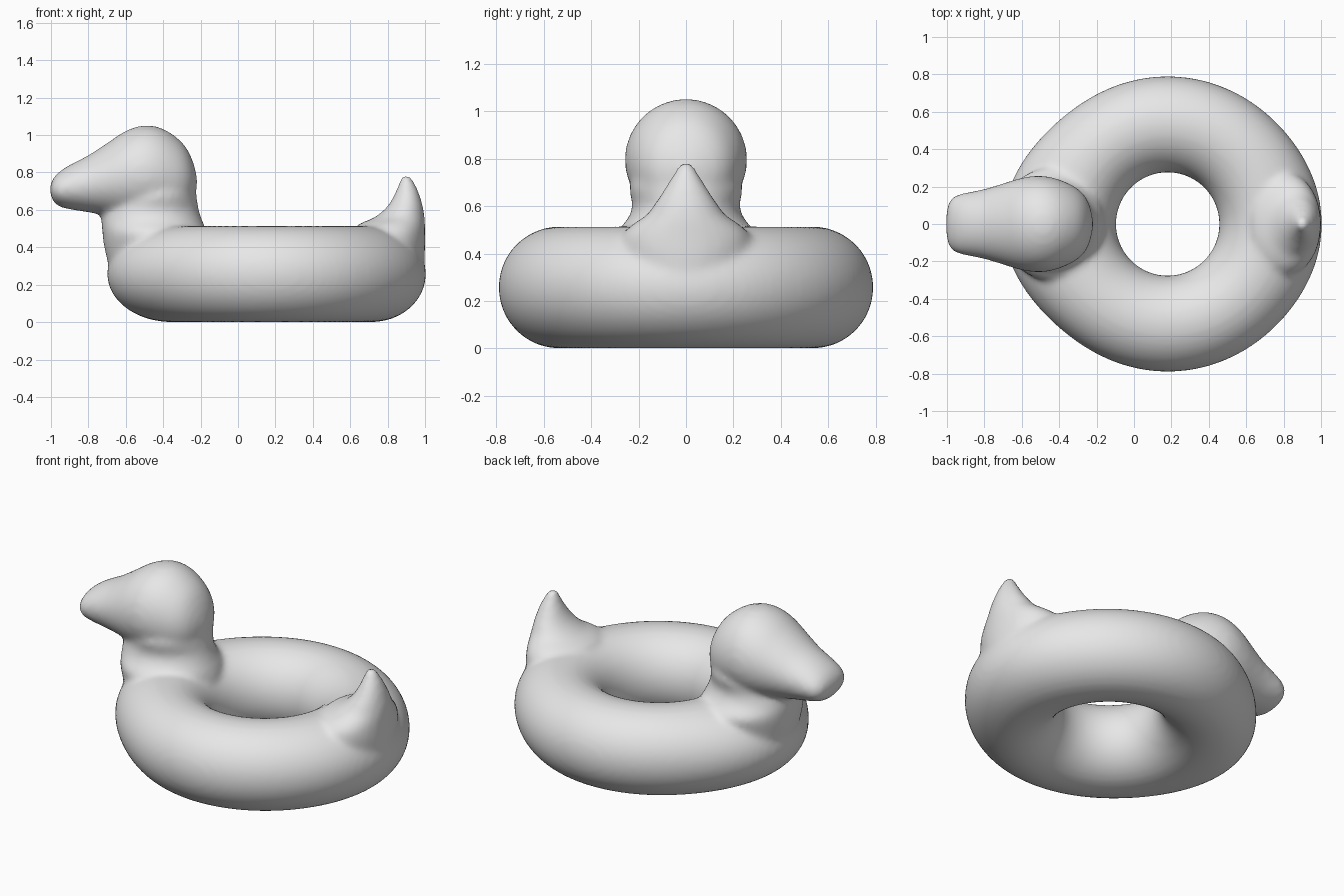
import bpy
import bmesh
import math
from mathutils import Vector

cube = bpy.data.objects.get("Cube")
if cube:
    bpy.data.objects.remove(cube, do_unlink=True)

RING_X, RING_R, TUBE_R = 0.18, 0.533, 0.257


def resample(sections, steps=4):
    """Smooth Catmull-Rom interpolation between the sections."""
    pts = [Vector(s) for s in sections]
    out = []
    for i in range(len(pts) - 1):
        a, b, c, d = (pts[max(i - 1, 0)], pts[i], pts[i + 1],
                      pts[min(i + 2, len(pts) - 1)])
        for k in range(steps):
            t = k / steps
            out.append(b + (c - a) * (t / 2)
                       + (a * 2 - b * 5 + c * 4 - d) * (t * t / 2)
                       + (b * 3 - a - c * 3 + d) * (t ** 3 / 2))
    return out + [pts[-1]]


def loft(bm, sections, along, sides=40):
    """Closed body of ellipses; section = position, low, high, half width."""
    rings = []
    for pos, low, high, half in resample(sections):
        mid, rad = (low + high) / 2, max((high - low) / 2, 0.004)
        ring = []
        for i in range(sides):
            a = math.tau * i / sides
            u, y = mid + rad * math.cos(a), max(half, 0.004) * math.sin(a)
            ring.append(bm.verts.new((pos, y, u) if along == "x" else (u, y, pos)))
        rings.append(ring)
    for r, s in zip(rings, rings[1:]):
        for i in range(sides):
            j = (i + 1) % sides
            bm.faces.new((r[i], r[j], s[j], s[i]))
    bm.faces.new(rings[0][::-1])
    bm.faces.new(rings[-1])


def ring_tube(bm, around=96, sides=48):
    """Round tube whose outer wall swells towards the chest and the tail."""
    rings = []
    for i in range(around):
        a = math.tau * i / around
        swell = (0.09 if math.cos(a) < 0 else 0.035) * math.cos(a) ** 6
        ring = []
        for j in range(sides):
            b = math.tau * j / sides
            out = TUBE_R * math.cos(b)
            if out > 0:
                out *= 1 + swell / TUBE_R
            r = RING_R + out
            ring.append(bm.verts.new((RING_X + r * math.cos(a), r * math.sin(a),
                                      TUBE_R * (1 + math.sin(b)))))
        rings.append(ring)
    for i in range(around):
        r, s = rings[i], rings[(i + 1) % around]
        for j in range(sides):
            k = (j + 1) % sides
            bm.faces.new((r[j], s[j], s[k], r[k]))


bm = bmesh.new()
ring_tube(bm)

# Head and bill, from bill tip to back of skull
loft(bm, [
    (-1.005, .69, .73, .05), (-.99, .65, .765, .115), (-.96, .62, .80, .15),
    (-.9, .603, .84, .167), (-.8, .587, .892, .187), (-.7, .57, .957, .217),
    (-.6, .55, 1.022, .247), (-.5, .54, 1.052, .258), (-.4, .54, 1.033, .238),
    (-.3, .57, .962, .188), (-.245, .64, .87, .12), (-.218, .73, .77, .02),
], "x")

# Neck and chest
loft(bm, [
    (.12, -.50, -.25, .12), (.2, -.60, -.2, .2), (.3, -.685, -.17, .27),
    (.4, -.715, -.15, .29), (.48, -.725, -.165, .3), (.54, -.73, -.19, .25),
    (.6, -.72, -.21, .226), (.68, -.66, -.222, .238), (.76, -.60, -.23, .2),
], "z")

# Upturned tail
loft(bm, [
    (.2, .75, .96, .1), (.3, .7, .993, .2), (.4, .66, 1.0, .26),
    (.47, .62, 1.0, .27), (.52, .64, 1.0, .23), (.56, .73, .998, .17),
    (.62, .8, .988, .125), (.69, .84, .968, .08), (.74, .86, .945, .05),
    (.783, .872, .92, .025),
], "z")

bmesh.ops.recalc_face_normals(bm, faces=bm.faces)
mesh = bpy.data.meshes.new("float_body")
bm.to_mesh(mesh)
bm.free()
body = bpy.data.objects.new("float_body", mesh)
bpy.context.collection.objects.link(body)

# Fuse the parts into one skin and soften the joins
fuse = body.modifiers.new("fuse", "REMESH")
fuse.mode = "VOXEL"
fuse.voxel_size = 0.018
fuse.use_smooth_shade = True
soften = body.modifiers.new("soften", "SMOOTH")
soften.factor = 0.5
soften.iterations = 8

# Plain grey skin
grey = bpy.data.materials.new("plain_grey")
grey.use_nodes = True
colour = (0.8, 0.8, 0.8, 1)
grey.diffuse_color = colour
grey.node_tree.nodes["Principled BSDF"].inputs["Base Color"].default_value = colour
mesh.materials.append(grey)
